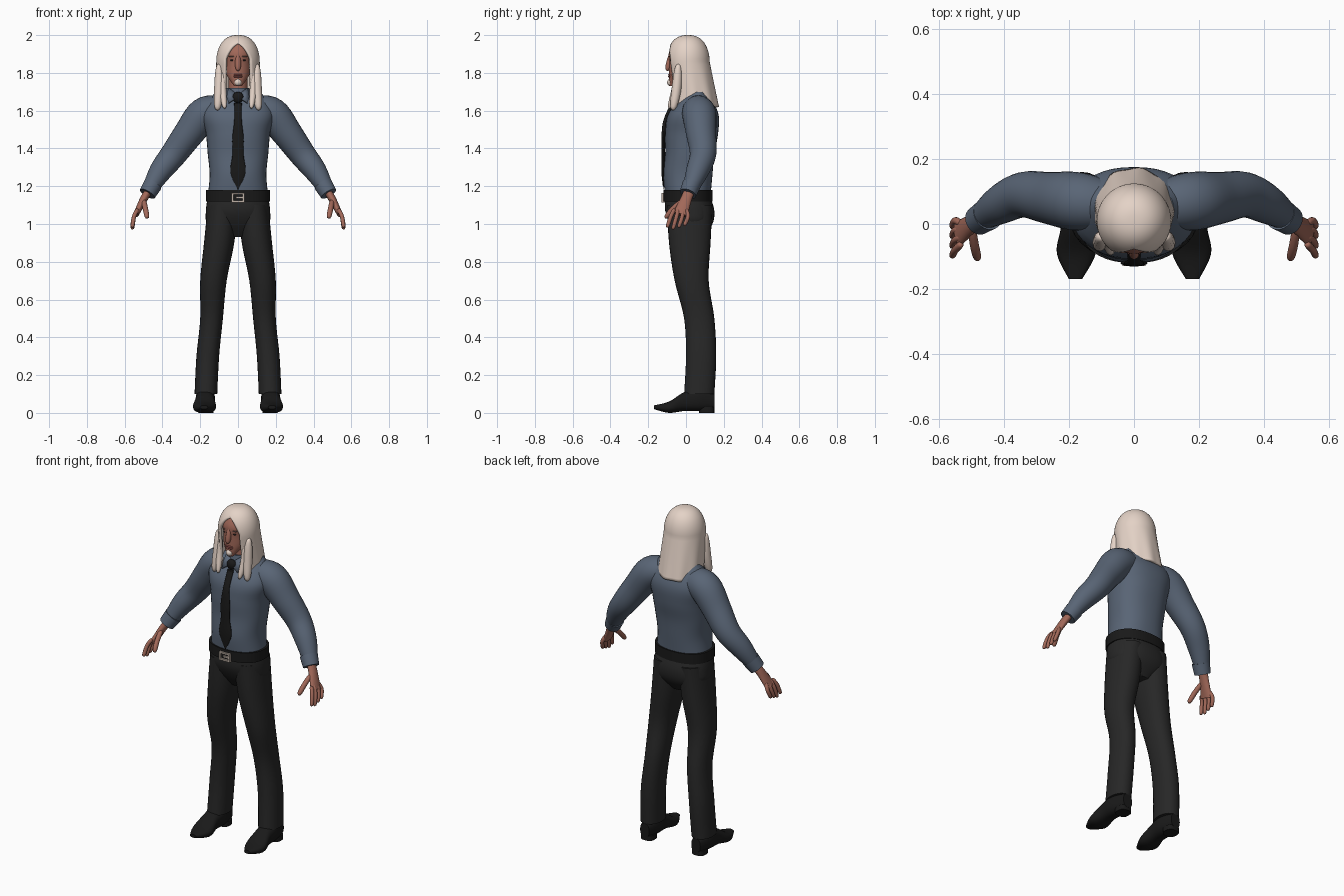
import bpy, bmesh, math
from mathutils import Vector

if "Cube" in bpy.data.objects:
    bpy.data.objects.remove(bpy.data.objects["Cube"])

Y, Z = Vector((0, 1, 0)), Vector((0, 0, 1))
made = []


def material(name, *color):
    mat = bpy.data.materials.new(name)
    mat.use_nodes = True
    mat.diffuse_color = (*color, 1)
    mat.node_tree.nodes["Principled BSDF"].inputs["Base Color"].default_value = (*color, 1)
    return mat


skin = material("skin", .36, .14, .1)
hair = material("pale hair", .78, .65, .57)
shirt = material("slate shirt", .1, .13, .18)
trouser = material("charcoal trousers", .02, .02, .02)
leather = material("black leather", .01, .01, .01)
metal = material("buckle metal", .52, .44, .38)
lip_red = material("lips", .28, .08, .07)
dark = material("dark eyes", .03, .02, .02)
brown = material("brown brows", .17, .1, .08)


def finish(name, bm, mat):
    """Weld, orient and link a finished part."""
    bmesh.ops.remove_doubles(bm, verts=bm.verts, dist=.0002)
    bmesh.ops.recalc_face_normals(bm, faces=bm.faces)
    mesh = bpy.data.meshes.new(name)
    bm.to_mesh(mesh)
    bm.free()
    mesh.materials.append(mat)
    part = bpy.data.objects.new(name, mesh)
    bpy.context.collection.objects.link(part)
    made.append(part)
    return part


def thicken(part, thickness, offset):
    modifier = part.modifiers.new("thickness", "SOLIDIFY")
    modifier.thickness = thickness
    modifier.offset = offset


def smooth_path(rows, steps):
    """Catmull-Rom interpolation of rows of numbers."""
    path = []
    last = len(rows) - 1
    for i in range(last):
        around = rows[max(i - 1, 0)], rows[i], rows[i + 1], rows[min(i + 2, last)]
        for k in range(steps):
            t = k / steps
            path.append([b + t * (c - a) / 2 + t * t * (a - 2.5 * b + 2 * c - d / 2)
                         + t ** 3 * (1.5 * (b - c) + (d - a) / 2) for a, b, c, d in zip(*around)])
    return path + [rows[last]]


def rounded(value, power):
    return math.copysign(abs(value) ** (2 / power), value)


def tube(name, rows, mat, axis=None, ref=Y, side=1, count=28, steps=5, power=2):
    """Loft through rows of x, y, z and one or two radii; axis keeps rings parallel."""
    path = smooth_path(rows, steps)
    bm = bmesh.new()
    rings = []
    for i, row in enumerate(path):
        centre, wide, deep = Vector(row[:3]), row[3], row[-1]
        ahead, behind = path[min(i + 1, len(path) - 1)], path[max(i - 1, 0)]
        along = axis or (Vector(ahead[:3]) - Vector(behind[:3])).normalized()
        up = (ref - along * ref.dot(along)).normalized()
        across = up.cross(along)
        ring = []
        for k in range(count):
            angle = math.tau * k / count
            point = (centre + across * wide * rounded(math.cos(angle), power)
                     + up * deep * rounded(math.sin(angle), power))
            point.x *= side
            ring.append(bm.verts.new(point))
        rings.append(ring)
    for low, high in zip(rings, rings[1:]):
        for k in range(count):
            bm.faces.new((low[k - 1], low[k], high[k], high[k - 1]))
    bm.faces.new(rings[0])
    bm.faces.new(rings[-1])
    return finish(name, bm, mat)


def column(name, bottom, top, rows, mat, power=2):
    """Upright loft; rows of y, half width and half depth at even heights."""
    rise = (top - bottom) / (len(rows) - 1)
    return tube(name, [(0, y, bottom + rise * i, wide, deep) for i, (y, wide, deep) in enumerate(rows)],
                mat, axis=Z, count=40, power=power)


def strand(name, points, radius, mat, side=1, blunt=2):
    """Bent strand with rounded ends; a higher blunt keeps it full for longer."""
    path = smooth_path(points, 8)
    rows = []
    for i, point in enumerate(path):
        t = 2 * i / (len(path) - 1) - 1
        rows.append((*point, radius * math.sqrt(1 - abs(t) ** blunt)))
    return tube(name, rows, mat, side=side, count=14, steps=1)


def ball(name, centre, size, mat, side=1):
    bm = bmesh.new()
    bmesh.ops.create_uvsphere(bm, u_segments=20, v_segments=12, radius=1)
    for v in bm.verts:
        v.co = Vector(centre) + Vector([c * s for c, s in zip(v.co, size)])
        v.co.x *= side
    return finish(name, bm, mat)


def box(name, centre, size, mat):
    bm = bmesh.new()
    bmesh.ops.create_cube(bm, size=1)
    for v in bm.verts:
        v.co = Vector(centre) + Vector([c * s for c, s in zip(v.co, size)])
    return finish(name, bm, mat)


# Shirt body, collar band and tie
column("shirt_body", 1.15, 1.7, [(.01, .16, .12), (.01, .15, .13), (.02, .16, .13), (.03, .17, .14),
                                 (.04, .19, .13), (.06, .12, .05)], shirt, power=2.3)
column("collar_band", 1.67, 1.72, [(.02, .08, .07), (.02, .06, .06)], shirt)
column("tie_blade", 1.18, 1.64, [(-.12, 0, 0), (-.12, .04, .01), (-.12, .03, .01), (-.12, .03, .01),
                                 (-.11, .02, .01), (-.07, .02, .01)], leather)
ball("tie_knot", (0, -.06, 1.67), (.03, .02, .03), leather)

# Belt, buckle and trouser seat
column("belt", 1.12, 1.18, [(.01, .17, .13)] * 2, leather, power=2.3)
for s in (1, -1):
    box("buckle_side", (.03 * s, -.12, 1.14), (.01, .02, .05), metal)
    box("buckle_bar", (0, -.12, 1.14 + .02 * s), (.06, .02, .01), metal)
box("buckle_prong", (.01, -.12, 1.14), (.04, .02, .01), metal)
column("trouser_seat", .93, 1.14, [(.03, .06, .06), (.03, .16, .11), (.02, .17, .13), (.01, .16, .12)],
       trouser, power=2.3)

# Neck, head and face
column("neck", 1.67, 1.8, [(.02, .05, .05)] * 2, skin)
column("head", 1.73, 1.97, [(-.07, .02, .02), (-.03, .06, .06), (-.01, .07, .08), (0, .08, .09),
                            (.01, .06, .07)], skin)
strand("nose", [(0, -.1, 1.81), (0, -.09, 1.85), (0, -.08, 1.9)], .016, skin)
for name, z in (("lower_lip", 1.78), ("upper_lip", 1.79)):
    ball(name, (0, -.085, z), (.025, .01, .006), lip_red)
ball("chin_beard", (0, -.08, 1.75), (.02, .02, .02), hair)

# Long hair: an open shell, a dome above and a drape below
bm = bmesh.new()
rings = []
count, levels, crown = 48, 16, 1.86
for level in range(2 * levels + 1):
    if level < levels:
        turn = math.pi / 2 * level / levels
        z, drop = crown + .14 * math.cos(turn), 0
        radius = .115 * math.sin(turn) ** .8
    else:
        drop = .24 * (level - levels) / levels
        z, radius = crown - drop, .115 + .04 * drop
    gap = .63 * math.sqrt(min(1, max(0, (1.955 - z) / .08)))
    ring = []
    for k in range(count + 1):
        angle = gap + (math.tau - 2 * gap) * k / count
        wave = radius * (1 + .1 * drop * math.sin(9 * angle))
        ring.append(bm.verts.new((wave * math.sin(angle), .01 + .16 * drop - wave * math.cos(angle), z)))
    rings.append(ring)
for low, high in zip(rings, rings[1:]):
    for k in range(count):
        bm.faces.new((low[k], low[k + 1], high[k + 1], high[k]))
thicken(finish("long_hair", bm, hair), .015, -1)

# Paired parts, with the left on +x
for s, tag in ((1, "left_"), (-1, "right_")):
    # Eye, brow and front locks of hair
    ball(tag + "eye", (.03, -.08, 1.867), (.012, .006, .005), dark, s)
    ball(tag + "brow", (.03, -.08, 1.887), (.02, .01, .004), brown, s)
    strand(tag + "outer_lock", [(.1, -.04, 1.85), (.1, -.05, 1.72), (.11, -.07, 1.6)], .026, hair, s)
    strand(tag + "inner_lock", [(.08, -.05, 1.82), (.08, -.06, 1.71), (.07, -.09, 1.61)], .018, hair, s)

    # Collar flap
    bm = bmesh.new()
    flap = [(.01, -.05, 1.69), (.05, -.03, 1.72), (.06, -.05, 1.67), (.05, -.08, 1.64), (.02, -.07, 1.66)]
    bm.faces.new([bm.verts.new((x * s, y, z)) for x, y, z in flap])
    thicken(finish(tag + "collar_flap", bm, shirt), .01, 0)

    # Sleeve and cuff
    tube(tag + "sleeve", [(.1, .06, 1.6, .08), (.18, .07, 1.58, .09), (.26, .08, 1.48, .08),
                          (.34, .09, 1.37, .07), (.41, .06, 1.28, .06), (.47, .02, 1.18, .04)],
         shirt, side=s)
    tube(tag + "cuff", [(.45, .03, 1.21, .05), (.48, .01, 1.16, .045)], shirt, side=s)

    # Hand, with the fingers fanned by a rule
    tube(tag + "palm", [(.47, .02, 1.18, .02, .03), (.5, 0, 1.13, .02, .03), (.54, -.03, 1.05, .015, .04)],
         skin, side=s)
    for i, finger in enumerate(("index", "middle", "ring", "little")):
        y, fan, tip = .02 * i - .06, .01 * (i - 2), .97 + .01 * abs(i - 1)
        strand(tag + finger + "_finger", [(.53, y, 1.08), (.55, y + fan, 1.04), (.56, y + fan - .02, tip)],
               .011, skin, s, blunt=6)
    strand(tag + "thumb", [(.5, -.01, 1.13), (.49, -.07, 1.08), (.48, -.11, 1.03)], .014, skin, s, blunt=4)

    # Trouser leg at even heights, from the hem up
    leg = [(.17, .07, .06, .08), (.16, .08, .06, .08), (.14, .07, .06, .08), (.13, .03, .07, .09),
           (.1, .02, .08, .11), (.08, .02, .08, .12)]
    tube(tag + "trouser_leg", [(x, y, .1 + .2 * i, wide, deep) for i, (x, y, wide, deep) in enumerate(leg)],
         trouser, axis=Z, side=s, power=2.2)

    # Shoe at even steps from heel to toe
    shoe = [(.06, .03, .04), (.07, .05, .06), (.06, .05, .05), (.03, .06, .03), (.03, .02, .01)]
    tube(tag + "shoe", [(.17 + .01 * i / 4, .15 - .08 * i, *row) for i, row in enumerate(shoe)],
         leather, axis=-Y, ref=Z, side=s, power=2.5)
    tube(tag + "shoe_heel", [(.17, .11, 0, .04), (.17, .11, .03, .04)], leather, axis=Z, side=s, power=2.8)

# Smooth shading with sharp edges kept
bpy.ops.object.select_all(action="DESELECT")
for part in made:
    part.select_set(True)
bpy.context.view_layer.objects.active = made[0]
bpy.ops.object.shade_smooth_by_angle(angle=math.radians(50))
